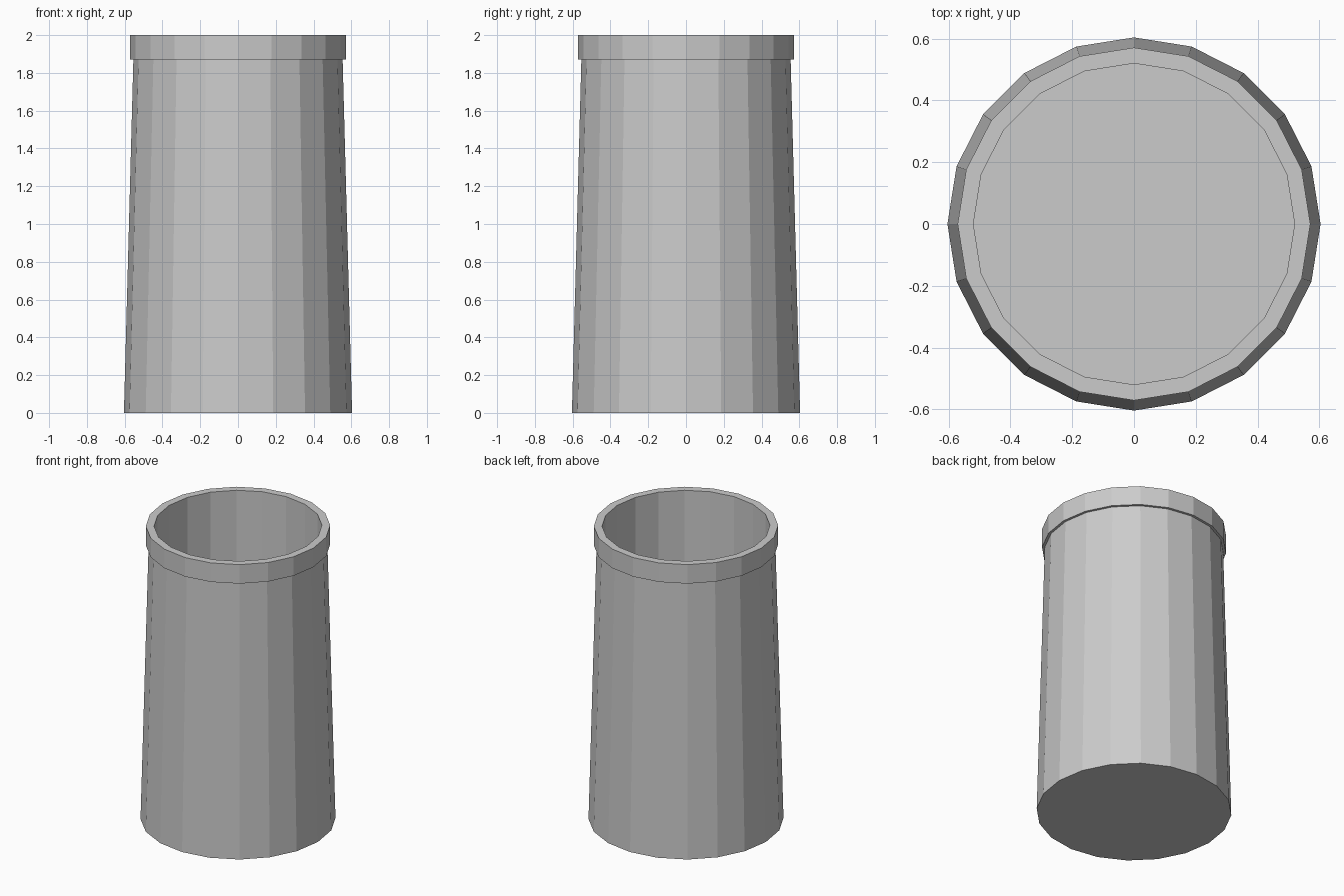
import bpy, bmesh
from math import cos, sin, pi

if "Cube" in bpy.data.objects:
    bpy.data.objects.remove(bpy.data.objects["Cube"])

SIDES = 20


def lathe(name, profile):
    """Flat-shaded solid of revolution; both ends of the profile are capped."""
    bm = bmesh.new()
    rings = [[bm.verts.new((r * cos(2 * pi * i / SIDES), r * sin(2 * pi * i / SIDES), z))
              for i in range(SIDES)] for r, z in profile]
    for a, b in zip(rings, rings[1:]):
        for i in range(SIDES):
            j = (i + 1) % SIDES
            bm.faces.new((a[i], a[j], b[j], b[i]))
    bm.faces.new(rings[0][::-1])
    bm.faces.new(rings[-1])
    bmesh.ops.recalc_face_normals(bm, faces=bm.faces)
    mesh = bpy.data.meshes.new(name)
    bm.to_mesh(mesh)
    bm.free()
    obj = bpy.data.objects.new(name, mesh)
    bpy.context.collection.objects.link(obj)
    return obj


# Tapered open container: outer wall, overhanging rim, inner wall, floor
lathe("tapered_container", [
    (0.604, 0.0),
    (0.554, 1.87),
    (0.571, 1.87),
    (0.571, 2.0),
    (0.52, 2.0),
    (0.52, 0.05),
])
